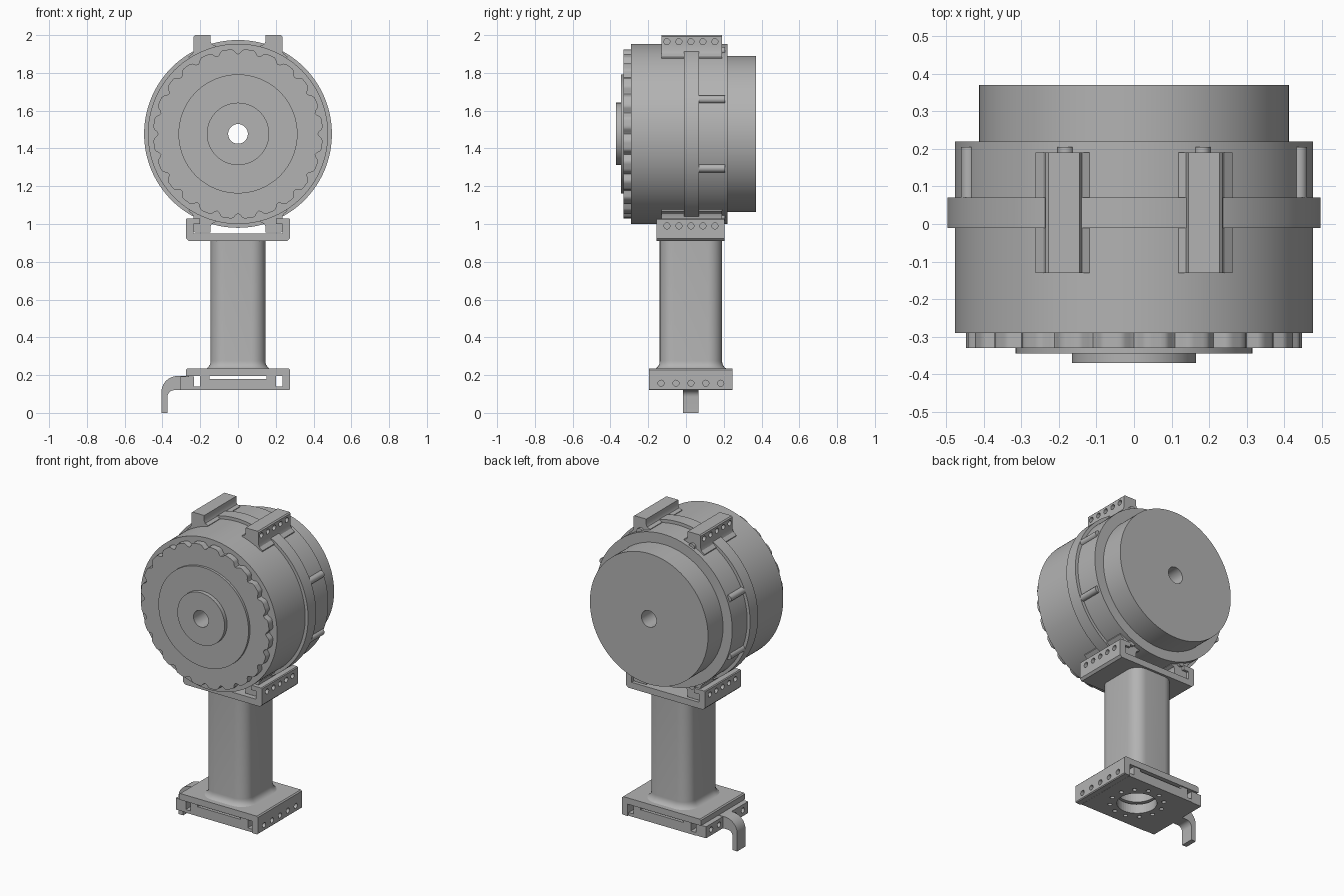
import bpy, bmesh, math
from mathutils import Matrix, Vector

if "Cube" in bpy.data.objects:
    bpy.data.objects.remove(bpy.data.objects["Cube"], do_unlink=True)

ZC = 1.477   # height of the drum axis
YM = 0.026   # depth of the stand's centre line

grey = bpy.data.materials.new("satin grey")
grey.use_nodes = True
grey.diffuse_color = (0.45, 0.45, 0.45, 1)
grey.node_tree.nodes["Principled BSDF"].inputs["Base Color"].default_value = (0.45, 0.45, 0.45, 1)


def finish(name, bm, smooth=True):
    bmesh.ops.recalc_face_normals(bm, faces=bm.faces)
    me = bpy.data.meshes.new(name)
    bm.to_mesh(me)
    bm.free()
    me.materials.append(grey)
    ob = bpy.data.objects.new(name, me)
    bpy.context.collection.objects.link(ob)
    if smooth:
        bpy.ops.object.select_all(action='DESELECT')
        ob.select_set(True)
        bpy.context.view_layer.objects.active = ob
        bpy.ops.object.shade_smooth_by_angle(angle=math.radians(30))
    return ob


def loft(bm, rings, closed=False):
    """Skin a list of point loops, capped at the ends or closed into a loop."""
    loops = [[bm.verts.new(p) for p in ring] for ring in rings]
    pairs = list(zip(loops, loops[1:]))
    if closed:
        pairs.append((loops[-1], loops[0]))
    for a, b in pairs:
        for i in range(len(a)):
            j = (i + 1) % len(a)
            bm.faces.new((a[i], a[j], b[j], b[i]))
    if not closed:
        bm.faces.new(loops[0])
        bm.faces.new(loops[-1])


def prism(bm, outline, y0, y1):
    """Extrude an x-z outline along y."""
    loft(bm, [[(x, y, z) for x, z in outline] for y in (y0, y1)])


def box(bm, x0, x1, y0, y1, z0, z1):
    prism(bm, [(x0, z0), (x1, z0), (x1, z1), (x0, z1)], y0, y1)


def cylinder(bm, centre, radius, depth, axis, seg=20):
    rot = Vector((0, 0, 1)).rotation_difference(Vector(axis)).to_matrix().to_4x4()
    bmesh.ops.create_cone(bm, cap_ends=True, segments=seg, radius1=radius, radius2=radius,
                          depth=depth, matrix=Matrix.Translation(centre) @ rot)


def drill(ob, holes):
    """Cut (centre, radius, depth, axis) cylinders out of an object."""
    bm = bmesh.new()
    for h in holes:
        cylinder(bm, *h)
    cutter = finish("hole_cutter", bm, False)
    cutter.hide_render = True
    mod = ob.modifiers.new("holes", 'BOOLEAN')
    mod.object, mod.operation, mod.solver = cutter, 'DIFFERENCE', 'EXACT'
    dg = bpy.context.evaluated_depsgraph_get()
    ob.data = bpy.data.meshes.new_from_object(ob.evaluated_get(dg))
    ob.modifiers.clear()
    bpy.data.objects.remove(cutter, do_unlink=True)


def side_holes(x, z, step):
    return [((x, YM + step * i, z), 0.016, 0.05, (1, 0, 0)) for i in range(-2, 3)]


# Drum: one turned profile (radius, y) with a scalloped grip disc and a through bore
profile = [(0.052, -0.37), (0.165, -0.37), (0.165, -0.345), (0.315, -0.345), (0.315, -0.33),
           (0.449, -0.33), (0.449, -0.29), (0.477, -0.29), (0.477, -0.01), (0.497, -0.01),
           (0.497, 0.07), (0.477, 0.07), (0.477, 0.22), (0.413, 0.22), (0.413, 0.37), (0.052, 0.37)]
SEG = 240


def turned(r, y):
    ring = []
    for i in range(SEG):
        a = 2 * math.pi * i / SEG
        rr = r - 0.026 * max(0, math.cos(24 * a)) ** 1.3 if r == 0.449 else r
        ring.append((rr * math.cos(a), y, ZC + rr * math.sin(a)))
    return ring


bm = bmesh.new()
loft(bm, [turned(r, y) for r, y in profile], closed=True)
finish("drum", bm)

# Round ribs behind the raised band
bm = bmesh.new()
for k in range(8):
    a = math.radians(22.5 + 45 * k)
    cylinder(bm, (0.476 * math.cos(a), 0.137, ZC + 0.476 * math.sin(a)), 0.021, 0.137, (0, 1, 0))
finish("drum_ribs", bm)

# Mounting rails above and below the drum
rail = [(0.145, 2.0), (0.228, 2.0), (0.235, 1.993), (0.235, 1.92), (0.241, 1.902), (0.262, 1.885),
        (0.25, 1.85), (0.12, 1.9), (0.118, 1.943), (0.138, 1.952), (0.145, 1.965)]
for sz, place in ((1, "upper"), (-1, "lower")):
    for sx, side in ((1, "left"), (-1, "right")):
        bm = bmesh.new()
        prism(bm, [(sx * x, ZC + sz * (z - ZC)) for x, z in rail], -0.13, 0.19)
        ob = finish(f"{place}_{side}_rail", bm)
        if sz > 0:
            drill(ob, side_holes(sx * 0.235, 1.965, 0.0635))

# Cradle: channel that grips the lower rails
half = [(0.262, 0.91), (0.275, 0.923), (0.275, 1.025), (0.27, 1.03), (0.2, 1.03), (0.2, 1.0),
        (0.236, 1.0), (0.236, 0.95)]
bm = bmesh.new()
prism(bm, half + [(-x, z) for x, z in reversed(half)], -0.155, 0.205)
cradle = finish("cradle", bm)
drill(cradle, side_holes(0.275, 0.99, 0.0635) + side_holes(-0.275, 0.99, 0.0635))


# Column: rounded rectangle section with a flared foot
def rounded(hx, hy, r, z):
    ring = []
    for q, (sx, sy) in enumerate(((1, 1), (-1, 1), (-1, -1), (1, -1))):
        for i in range(9):
            a = math.pi / 2 * (q + i / 8)
            ring.append((sx * (hx - r) + r * math.cos(a), YM + sy * (hy - r) + r * math.sin(a), z))
    return ring


bm = bmesh.new()
rings = []
for i in range(7):
    a = math.pi / 2 * i / 6
    grow = 0.04 * (1 - math.sin(a))
    rings.append(rounded(0.145 + grow, 0.165 + grow, 0.075 + grow, 0.275 - 0.045 * math.cos(a)))
rings += [rounded(0.145, 0.165, 0.075, 0.895), rounded(0.145, 0.165, 0.075, 0.92)]
loft(bm, rings)
column = finish("column", bm)
bore = ((0, YM, 0.3), 0.115, 0.6, (0, 0, 1), 48)
drill(column, [bore])

# Base cover: plate with a full skirt on one side and a short one on the clamp side
bm = bmesh.new()
prism(bm, [(-0.275, 0.195), (-0.2, 0.195), (0.236, 0.195), (0.236, 0.12), (0.27, 0.12), (0.275, 0.125),
           (0.275, 0.228), (0.268, 0.235), (-0.268, 0.235), (-0.275, 0.228)], -0.195, 0.245)
cover = finish("base_cover", bm)
drill(cover, side_holes(0.275, 0.157, 0.079) + [bore])

# Base insert: inset plate with grooves beside it and a ring of screw holes
bm = bmesh.new()
prism(bm, [(-0.235, 0.12), (0.235, 0.12), (0.235, 0.14), (0.2, 0.14), (0.2, 0.196), (0.15, 0.196),
           (0.15, 0.18), (-0.15, 0.18), (-0.15, 0.196), (-0.2, 0.196), (-0.2, 0.14), (-0.235, 0.14)],
      -0.188, 0.238)
insert = finish("base_insert", bm)
screws = []
for k in range(12):
    a = math.radians(15 + 30 * k)
    screws.append(((0.155 * math.cos(a), YM + 0.155 * math.sin(a), 0.12), 0.013, 0.06, (0, 0, 1)))
drill(insert, screws + [bore])

# Clamp bar on the lever side
bm = bmesh.new()
box(bm, -0.305, -0.234, -0.185, 0.235, 0.12, 0.193)
clamp = finish("clamp_bar", bm)
drill(clamp, [h for h in side_holes(-0.305, 0.157, 0.079) if abs(h[0][1] - YM) > 0.01])

# Lever: bent strip that hooks down to the ground
outer = [(-0.32 - 0.085 * math.sin(a), 0.112 + 0.083 * math.cos(a))
         for a in [math.pi / 2 * i / 10 for i in range(11)]]
inner = [(-0.34 - 0.033 * math.cos(a), 0.085 + 0.035 * math.sin(a))
         for a in [math.pi / 2 * i / 6 for i in range(7)]]
bm = bmesh.new()
prism(bm, [(-0.26, 0.195)] + outer + [(-0.405, 0), (-0.373, 0)] + inner + [(-0.26, 0.12)], -0.015, 0.067)
finish("lever", bm)
